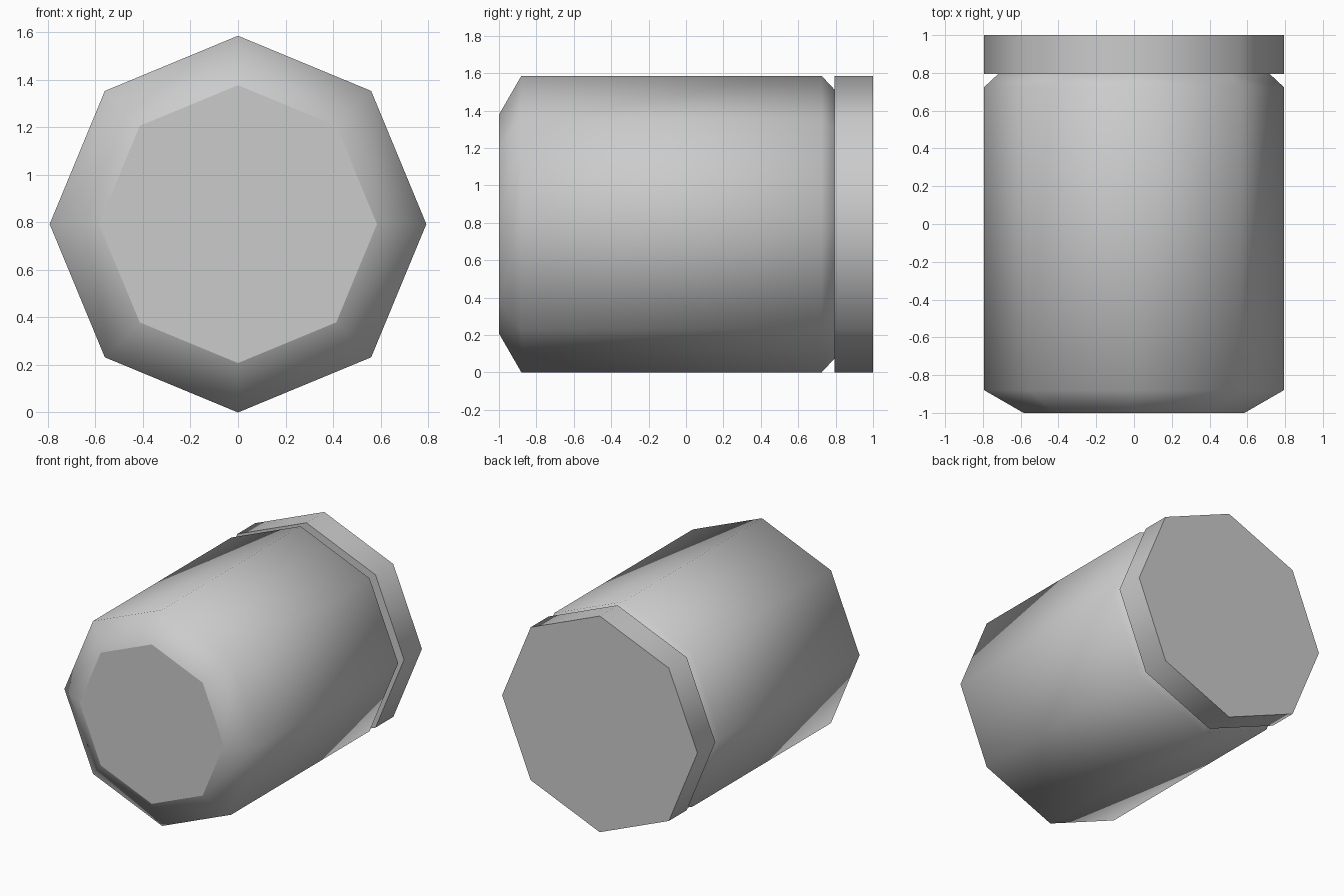
import bpy
import bmesh
from math import sin, cos, pi

old = bpy.data.objects.get("Cube")
if old:
    bpy.data.objects.remove(old, do_unlink=True)

SIDES = 8
RADIUS = 0.793

grey = bpy.data.materials.new("plain grey")
grey.use_nodes = True
colour = (0.6, 0.6, 0.6, 1)
grey.diffuse_color = colour
grey.node_tree.nodes["Principled BSDF"].inputs["Base Color"].default_value = colour


def octagon_solid(name, profile):
    """Loft octagonal rings along y from (y, radius) pairs, with flat end caps."""
    bm = bmesh.new()
    rings = []
    for y, r in profile:
        angles = [2 * pi * i / SIDES for i in range(SIDES)]
        rings.append([bm.verts.new((r * cos(a), y, RADIUS + r * sin(a))) for a in angles])
    for a, b in zip(rings, rings[1:]):
        for i in range(SIDES):
            j = (i + 1) % SIDES
            bm.faces.new((a[i], a[j], b[j], b[i])).smooth = True
    caps = [bm.faces.new(rings[0]), bm.faces.new(rings[-1])]
    bmesh.ops.recalc_face_normals(bm, faces=bm.faces[:])
    # Smooth walls, crisp cap borders
    for cap in caps:
        for edge in cap.edges:
            edge.smooth = False
    mesh = bpy.data.meshes.new(name)
    bm.to_mesh(mesh)
    bm.free()
    mesh.materials.append(grey)
    obj = bpy.data.objects.new(name, mesh)
    bpy.context.collection.objects.link(obj)
    return obj


# Barrel with a wide front chamfer and a small rear one
octagon_solid("barrel", [(-1, 0.585), (-0.88, RADIUS), (0.725, RADIUS), (0.793, 0.72)])

# Rear flange
octagon_solid("rear_flange", [(0.793, RADIUS), (1, RADIUS)])
